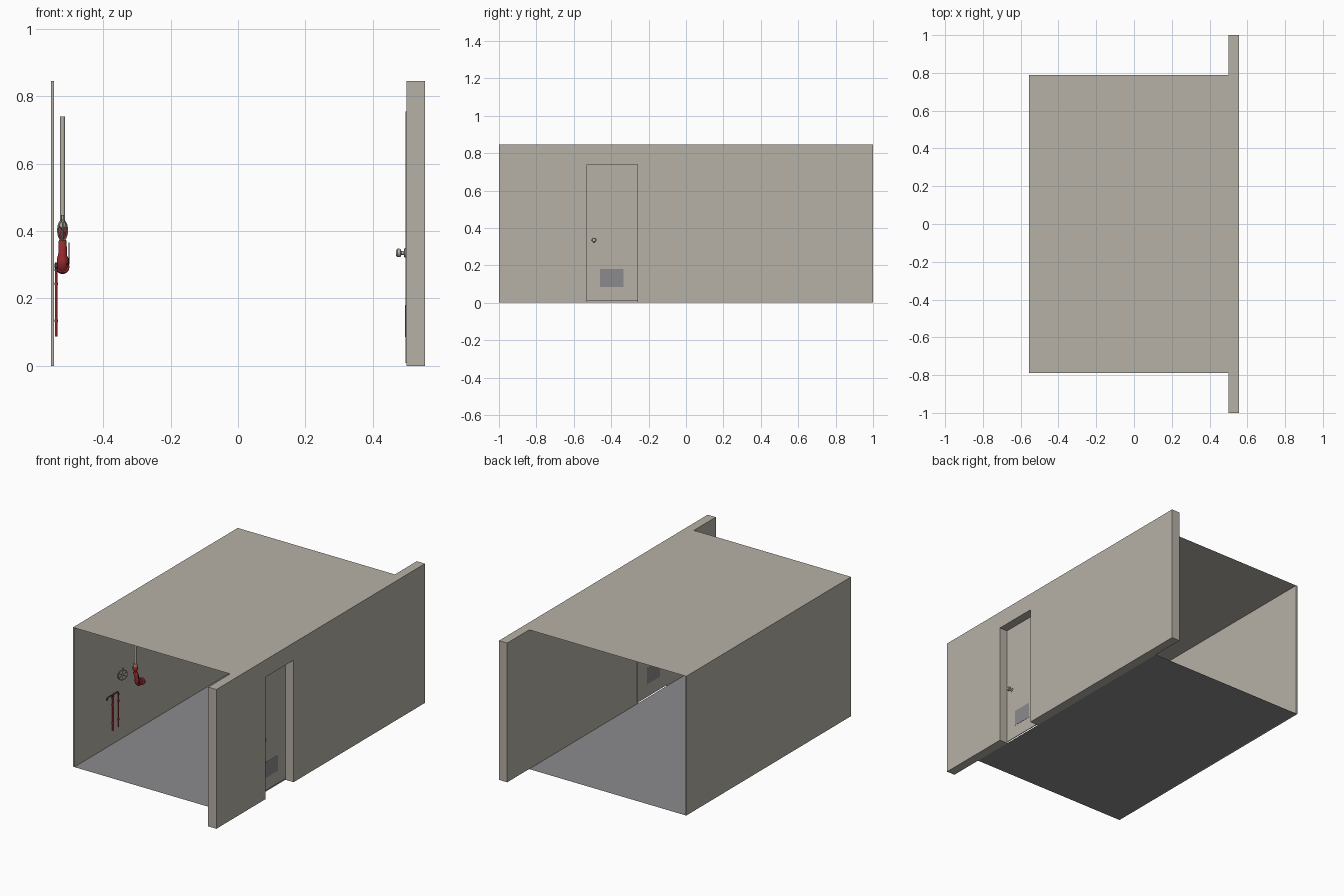
import bpy, bmesh, math
from mathutils import Vector

if "Cube" in bpy.data.objects:
    bpy.data.objects.remove(bpy.data.objects["Cube"])

def material(name, r, g, b):
    m = bpy.data.materials.new(name)
    m.diffuse_color = (r, g, b, 1)
    m.use_nodes = True
    m.node_tree.nodes["Principled BSDF"].inputs["Base Color"].default_value = m.diffuse_color
    return m

BEIGE = material("warm_beige", 0.47, 0.44, 0.38)
GREY = material("mid_grey", 0.26, 0.26, 0.27)
RED = material("deep_red", 0.40, 0.03, 0.035)
DARK = material("dark_rubber", 0.05, 0.035, 0.035)

def finish(name, bm, mat, smooth=False):
    me = bpy.data.meshes.new(name)
    bmesh.ops.recalc_face_normals(bm, faces=bm.faces[:])
    bm.to_mesh(me)
    bm.free()
    me.materials.append(mat)
    ob = bpy.data.objects.new(name, me)
    bpy.context.collection.objects.link(ob)
    if smooth:
        bpy.ops.object.select_all(action='DESELECT')
        ob.select_set(True)
        bpy.context.view_layer.objects.active = ob
        bpy.ops.object.shade_smooth_by_angle(angle=math.radians(40))
    return ob

def box(name, lo, hi, mat):
    bm = bmesh.new()
    bmesh.ops.create_cube(bm, size=1)
    for v in bm.verts:
        v.co = Vector([(a + b) / 2 + c * (b - a) for a, b, c in zip(lo, hi, v.co)])
    return finish(name, bm, mat)

def sheet(name, z, mat):
    bm = bmesh.new()
    bm.faces.new([bm.verts.new((x, y, z)) for x, y in
                  ((-0.555, -0.79), (0.5, -0.79), (0.5, 0.79), (-0.555, 0.79))])
    ob = finish(name, bm, mat)
    return ob

def lathe(name, origin, axis, profile, mat, n=24):
    """Turn (radius, height) pairs about an axis through origin."""
    rot = Vector((0, 0, 1)).rotation_difference(Vector(axis))
    bm = bmesh.new()
    rings = []
    for r, h in profile:
        rings.append([bm.verts.new(Vector(origin) + rot @ Vector(
            (r * math.cos(2 * math.pi * i / n), r * math.sin(2 * math.pi * i / n), h)))
            for i in range(n)])
    for a, b in zip(rings, rings[1:]):
        for i in range(n):
            j = (i + 1) % n
            bm.faces.new((a[i], a[j], b[j], b[i]))
    bm.faces.new(rings[0][::-1])
    bm.faces.new(rings[-1])
    return finish(name, bm, mat, True)

def tube(name, pts, r, mat, cyclic=False):
    cu = bpy.data.curves.new(name, 'CURVE')
    cu.dimensions = '3D'
    cu.bevel_depth = r
    cu.bevel_resolution = 3
    cu.use_fill_caps = True
    sp = cu.splines.new('POLY')
    sp.points.add(len(pts) - 1)
    for p, c in zip(sp.points, pts):
        p.co = (*c, 1)
    sp.use_cyclic_u = cyclic
    cu.materials.append(mat)
    ob = bpy.data.objects.new(name, cu)
    bpy.context.collection.objects.link(ob)
    return ob

# Room shell
H = 0.845
sheet("floor", 0.0, GREY)
sheet("ceiling", H, BEIGE)
box("back_wall", (-0.555, -0.79, 0), (-0.546, 0.79, H), BEIGE)

# Long wall with doorway, extruded from its outline
bm = bmesh.new()
outline = ((-1, 0), (-0.53, 0), (-0.53, 0.74), (-0.26, 0.74), (-0.26, 0), (1, 0), (1, H), (-1, H))
face = bm.faces.new([bm.verts.new((0.5, y, z)) for y, z in outline])
ext = bmesh.ops.extrude_face_region(bm, geom=[face])
bmesh.ops.translate(bm, vec=(0.055, 0, 0),
                    verts=[v for v in ext["geom"] if isinstance(v, bmesh.types.BMVert)])
finish("door_wall", bm, BEIGE)

# Door leaf, vent plates and knobs on both faces
box("door", (0.497, -0.545, 0.008), (0.502, -0.245, 0.755), BEIGE)
for side, x, d in (("inner", 0.497, -1), ("outer", 0.502, 1)):
    box(side + "_vent", (min(x, x + d * 0.001), -0.46, 0.085), (max(x, x + d * 0.001), -0.335, 0.18), GREY)
    lathe(side + "_knob", (x, -0.492, 0.335), (d, 0, 0),
          [(0.014, 0), (0.014, 0.003), (0.006, 0.004), (0.006, 0.012),
           (0.011, 0.014), (0.0125, 0.018), (0.0125, 0.024), (0.009, 0.027)], BEIGE)

# Riser pipe and coupling
X = -0.521
lathe("riser_pipe", (X, -0.24, 0.42), (0, 0, 1), [(0.0075, 0), (0.0075, 0.32)], BEIGE)
lathe("pipe_coupling", (X, -0.24, 0.412), (0, 0, 1), [(0.011, 0), (0.011, 0.012)], BEIGE)

# Red valve: round top, tapered body and side outlet
lathe("valve_head", (X, -0.24, 0.375), (0, 0, 1),
      [(0.007, 0), (0.011, 0.008), (0.0145, 0.019), (0.0145, 0.028), (0.011, 0.037), (0.007, 0.042)], RED)
lathe("valve_body", (X, -0.24, 0.375), (0, 0.38, -1),
      [(0.008, 0), (0.012, 0.006), (0.013, 0.05), (0.017, 0.06), (0.017, 0.085), (0.01, 0.098)], RED)
lathe("valve_outlet", (X, -0.212, 0.302), (0, 1, -0.25),
      [(0.013, 0), (0.013, 0.025), (0.02, 0.026), (0.02, 0.042), (0.014, 0.046)], RED)
tube("valve_lever", [(X + 0.012, -0.23, 0.302), (-0.502, -0.23, 0.302), (-0.502, -0.24, 0.366)],
     0.002, DARK)

# Handwheel with spokes beside the valve
c = Vector((X, -0.362, 0.402))
ring = [c + 0.025 * Vector((0.55 * math.cos(a), math.cos(a), 1.2 * math.sin(a)))
        for a in (i * math.pi / 12 for i in range(24))]
tube("handwheel_rim", ring, 0.0025, BEIGE, True)
for i in range(3):
    tube("handwheel_spoke", [ring[i * 4 + 2], ring[i * 4 + 14]], 0.002, BEIGE)
lathe("handwheel_stem", (X, -0.362, 0.425), (0, 0, 1), [(0.004, 0), (0.004, 0.022)], BEIGE)

# Two hooked red rods on the back wall with bands
for y in (-0.431, -0.375):
    bend = [(-0.54, y - 0.015 + 0.015 * math.cos(a), 0.288 + 0.015 * math.sin(a))
            for a in (i * math.pi / 12 for i in range(7))]
    tube("hooked_rod", [(-0.54, y, 0.087)] + bend + [(-0.54, y - 0.045, 0.303)], 0.0035, RED)
    tube("rod_grip", [(-0.54, y - 0.04, 0.303), (-0.54, y - 0.05, 0.301), (-0.54, y - 0.054, 0.29)],
         0.0045, DARK)
    for z in (0.13, 0.24, 0.282):
        lathe("rod_band", (-0.54, y, z), (0, 0, 1), [(0.0055, 0), (0.0055, 0.007)], DARK if z > 0.25 else RED, 16)
